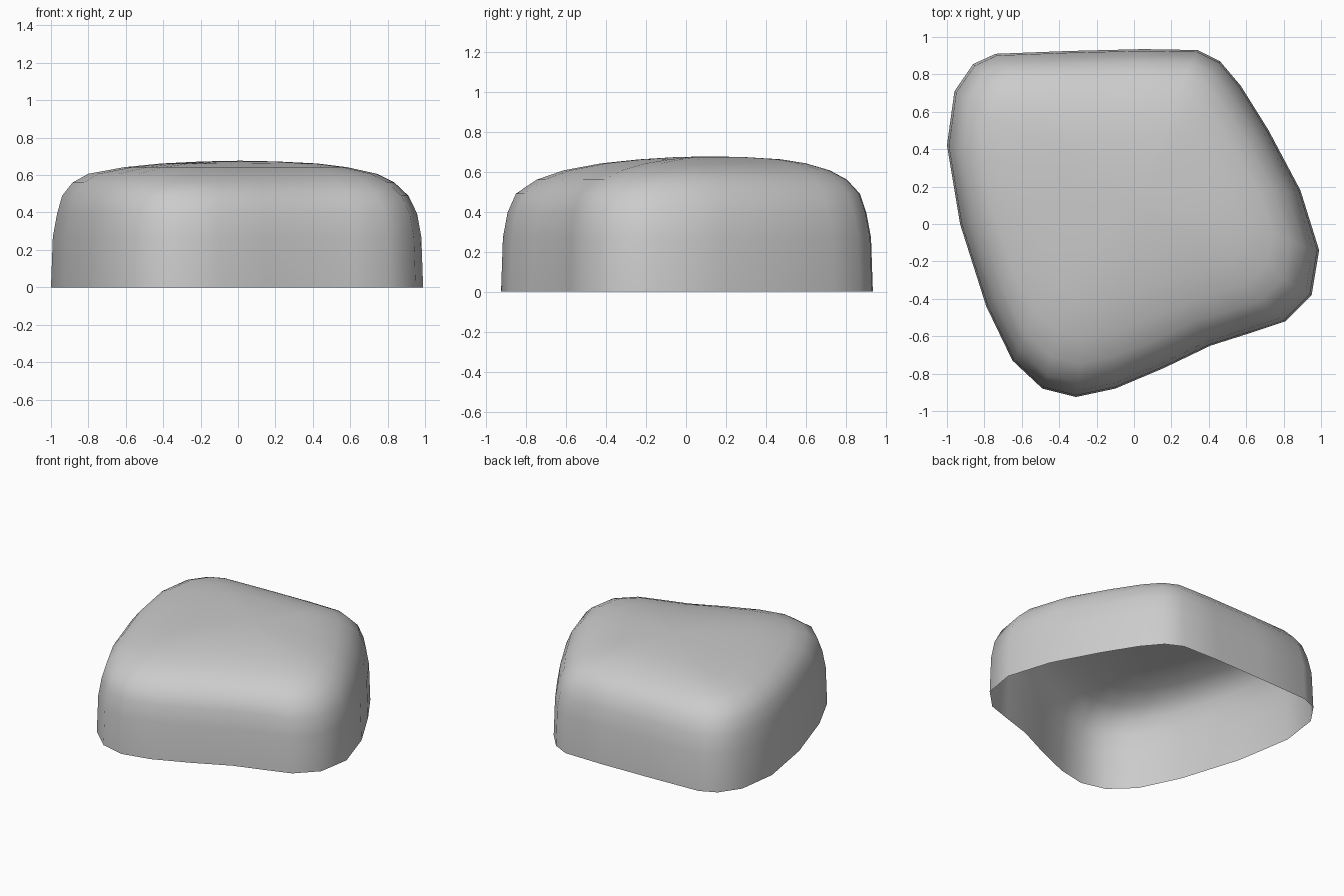
import bpy
import bmesh

cube = bpy.data.objects.get("Cube")
if cube:
    bpy.data.objects.remove(cube, do_unlink=True)

# Plain stone grey
stone = bpy.data.materials.new("stone_grey")
stone.use_nodes = True
grey = (0.6, 0.6, 0.6, 1)
stone.diffuse_color = grey
stone.node_tree.nodes["Principled BSDF"].inputs["Base Color"].default_value = grey

# Footprint of the boulder, counter-clockwise
outline = [(.34, .93), (.05, .935), (-.35, .925), (-.74, .91), (-.86, .855),
           (-.96, .71), (-1, .42), (-.93, 0), (-.79, -.44), (-.65, -.73),
           (-.49, -.88), (-.31, -.925), (-.1, -.88), (.16, -.77), (.41, -.65),
           (.63, -.58), (.81, -.52), (.95, -.38), (.99, -.14), (.89, .18),
           (.72, .5), (.57, .74), (.46, .87)]

# Rising levels: height, width scale, depth scale, x shift, y shift
levels = [(0, 1, 1, 0, 0), (.27, .99, .99, 0, 0), (.395, .967, .965, 0, 0),
          (.49, .93, .925, -.01, .005), (.56, .865, .835, -.02, .025),
          (.607, .775, .715, -.025, .05), (.642, .6, .55, -.01, .085),
          (.662, .42, .38, .01, .12), (.673, .2, .19, .01, .12)]

# Shell lofted through the levels, open underneath
bm = bmesh.new()
rings = [[bm.verts.new((x * sx + dx, y * sy + dy, z)) for x, y in outline]
         for z, sx, sy, dx, dy in levels]
count = len(outline)
for low, high in zip(rings, rings[1:]):
    for i in range(count):
        j = (i + 1) % count
        bm.faces.new((low[i], low[j], high[j], high[i]))

# Crown
crown = bm.verts.new((.01, .12, .677))
for i in range(count):
    bm.faces.new((rings[-1][i], rings[-1][(i + 1) % count], crown))
for face in bm.faces:
    face.smooth = True

mesh = bpy.data.meshes.new("boulder_shell")
bm.to_mesh(mesh)
bm.free()
mesh.materials.append(stone)
boulder = bpy.data.objects.new("boulder_shell", mesh)
bpy.context.collection.objects.link(boulder)
